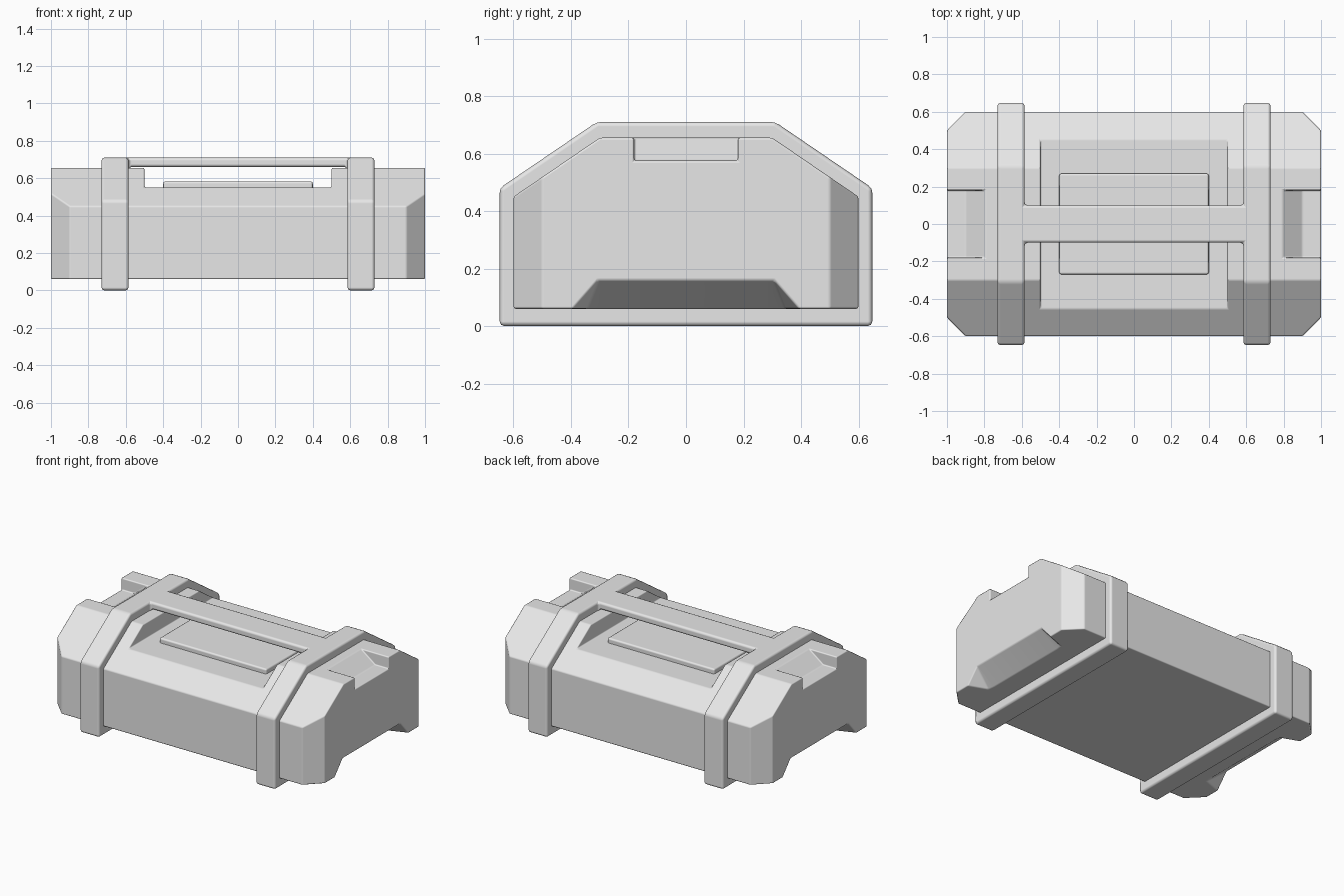
import bpy, bmesh
from mathutils import Vector

cube = bpy.data.objects.get("Cube")
if cube:
    bpy.data.objects.remove(cube, do_unlink=True)

grey = bpy.data.materials.new("light_grey")
grey.use_nodes = True
grey.diffuse_color = (0.8, 0.8, 0.8, 1)
grey.node_tree.nodes["Principled BSDF"].inputs["Base Color"].default_value = grey.diffuse_color


def hull(name, points):
    """Convex solid around the given points."""
    bm = bmesh.new()
    for p in points:
        bm.verts.new(p)
    bmesh.ops.convex_hull(bm, input=bm.verts[:])
    bmesh.ops.dissolve_limit(bm, angle_limit=0.01, verts=bm.verts[:], edges=bm.edges[:])
    bmesh.ops.recalc_face_normals(bm, faces=bm.faces[:])
    mesh = bpy.data.meshes.new(name)
    bm.to_mesh(mesh)
    bm.free()
    mesh.materials.append(grey)
    obj = bpy.data.objects.new(name, mesh)
    bpy.context.collection.objects.link(obj)
    return obj


def prism(name, axis, profile, lo, hi):
    """Convex profile extruded along one axis."""
    points = []
    for a, b in profile:
        for level in (lo, hi):
            p = [a, b]
            p.insert(axis, level)
            points.append(Vector(p))
    return hull(name, points)


def box(name, x, y, lo, hi):
    return prism(name, 2, [(-x, -y), (x, -y), (x, y), (-x, y)], lo, hi)


def mirrored(profile):
    return profile + [(-a, b) for a, b in profile]


def activate(obj):
    bpy.ops.object.select_all(action="DESELECT")
    obj.select_set(True)
    bpy.context.view_layer.objects.active = obj


def combine(obj, other, operation):
    activate(obj)
    mod = obj.modifiers.new("combine", "BOOLEAN")
    mod.operation = operation
    mod.solver = "EXACT"
    mod.object = other
    bpy.ops.object.modifier_apply(modifier=mod.name)
    bpy.data.objects.remove(other, do_unlink=True)


def finish(obj, width):
    """Clean up, soften the edges and smooth the shading."""
    bm = bmesh.new()
    bm.from_mesh(obj.data)
    bmesh.ops.remove_doubles(bm, verts=bm.verts[:], dist=0.0005)
    bmesh.ops.dissolve_limit(bm, angle_limit=0.01, verts=bm.verts[:], edges=bm.edges[:])
    bm.to_mesh(obj.data)
    bm.free()
    activate(obj)
    mod = obj.modifiers.new("bevel", "BEVEL")
    mod.width = width
    mod.segments = 2
    mod.limit_method = "ANGLE"
    mod.angle_limit = 0.35
    mod.harden_normals = True
    bpy.ops.object.shade_smooth_by_angle(angle=0.8)


# Case body: sloped lid profile, with chamfered vertical corners
body = prism("case_body", 0, mirrored([(0.6, 0.06), (0.6, 0.45), (0.3, 0.655)]), -1, 1)
corners = prism("corner_trim", 2, mirrored([(1, 0.5), (0.9, 0.6), (1, -0.5), (0.9, -0.6)]), 0, 1)
combine(body, corners, "INTERSECT")

# Recess in the lid
combine(body, box("lid_cutter", 0.5, 0.8, 0.55, 0.9), "DIFFERENCE")

# End grips on the lid and sloped undercuts below
for s in (1, -1):
    grip = [(0.7 * s, 0.725), (0.9 * s, 0.575), (1.1 * s, 0.575), (1.1 * s, 0.725)]
    combine(body, prism("grip_cutter", 1, grip, -0.18, 0.18), "DIFFERENCE")
    under = []
    for side in (1, -1):
        under += [(1.02 * s, 0.41 * side, 0.05), (1.02 * s, 0.3 * side, 0.175),
                  (0.86 * s, 0.35 * side, 0.05), (0.86 * s, 0.3 * side, 0.055)]
    combine(body, hull("undercut_cutter", under), "DIFFERENCE")
finish(body, 0.012)

# Raised plate in the lid recess
plate = box("lid_plate", 0.4, 0.27, 0.53, 0.583)
finish(plate, 0.012)

# Two straps joined by the carry handle
frame = box("straps_and_handle", 0.65, 0.1, 0.66, 0.71)
for s in (1, -1):
    strap = prism("strap", 0, mirrored([(0.648, 0), (0.648, 0.48), (0.31, 0.71)]),
                  min(0.585 * s, 0.73 * s), max(0.585 * s, 0.73 * s))
    combine(frame, strap, "UNION")
finish(frame, 0.016)
